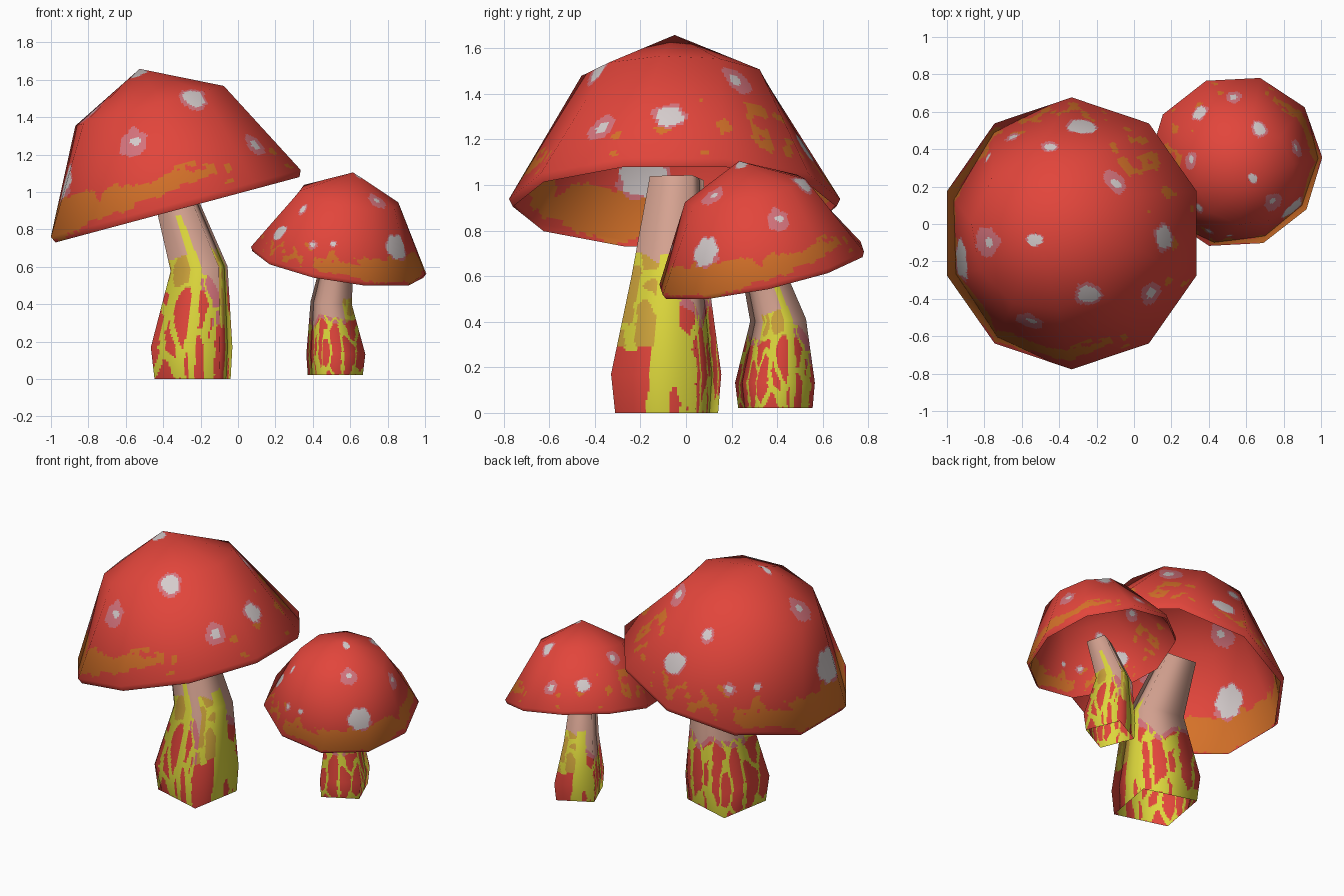
import bpy, math
from mathutils import Vector, Matrix, noise

if "Cube" in bpy.data.objects:
    bpy.data.objects.remove(bpy.data.objects["Cube"])

# Materials (linear colours)
PALETTE = [("cap_red", (0.76, 0.060, 0.044)), ("orange", (0.66, 0.165, 0.022)),
           ("spot_white", (0.66, 0.60, 0.60)), ("spot_pink", (0.66, 0.17, 0.20)),
           ("stem_beige", (0.66, 0.36, 0.28)), ("vein_yellow", (0.72, 0.68, 0.045)),
           ("stem_gold", (0.62, 0.37, 0.045))]
RED, ORANGE, WHITE, PINK, BEIGE, YELLOW, GOLD = range(7)
MATS = []
for mname, rgb in PALETTE:
    m = bpy.data.materials.new(mname)
    m.diffuse_color = (*rgb, 1)
    m.use_nodes = True
    m.node_tree.nodes["Principled BSDF"].inputs["Base Color"].default_value = m.diffuse_color
    MATS.append(m)


def ring_points(centre, axis, radius, phase, sides, odd):
    rot = Vector((0, 0, 1)).rotation_difference(axis)
    out = []
    for j in range(sides):
        a = math.radians(phase) + 2 * math.pi * j / sides
        r = radius * (odd if j % 2 else 1)
        out.append(centre + rot @ Vector((r * math.cos(a), r * math.sin(a), 0)))
    return out


# Open low-poly shell through rings (bottom to top), finely cut for painting,
# with smooth normals blended from the coarse corners
def shell(name, rings, sides, around, rows, paint, odd=1.0):
    pts = [ring_points(*r, sides, odd) for r in rings]
    nrm = []
    for i, (c, axis, rad, ph) in enumerate(rings):
        line = []
        for j in range(sides):
            if rad < 0.01:
                line.append(axis)
                continue
            side = pts[i][(j + 1) % sides] - pts[i][j - 1]
            up = Vector((0, 0, 0))
            if i > 0:
                up += (pts[i][j] - pts[i - 1][j]).normalized()
            if i < len(rings) - 1:
                up += (pts[i + 1][j] - pts[i][j]).normalized()
            line.append(side.cross(up).normalized())
        nrm.append(line)

    def blend(g, i, s, j, t):
        k = (j + 1) % sides
        return g[i][j].lerp(g[i][k], t).lerp(g[i + 1][j].lerp(g[i + 1][k], t), s)

    levels = [(i, r / n) for i, n in enumerate(rows) for r in range(n)] + [(len(rows) - 1, 1.0)]
    cols = [(j, a / around) for j in range(sides) for a in range(around)]
    verts = [blend(pts, i, s, j, t) for i, s in levels for j, t in cols]
    norms = [blend(nrm, i, s, j, t).normalized() for i, s in levels for j, t in cols]
    n = len(cols)
    faces = [(v * n + u, v * n + (u + 1) % n, (v + 1) * n + (u + 1) % n, (v + 1) * n + u)
             for v in range(len(levels) - 1) for u in range(n)]
    me = bpy.data.meshes.new(name)
    me.from_pydata(verts, [], faces)
    for m in MATS:
        me.materials.append(m)
    centres = [p.center.copy() for p in me.polygons]
    rule = paint(centres)
    for p, c in zip(me.polygons, centres):
        p.material_index = rule(c)
        p.use_smooth = True
    me.normals_split_custom_set_from_vertices(norms)
    ob = bpy.data.objects.new(name, me)
    bpy.context.collection.objects.link(ob)
    return ob


# Cap: lip, rim, shoulder ring and apex along a tilted axis
CAP_C, CAP_N = Vector((-0.325, -0.05, 0.91)), Vector((-0.259, 0, 0.966)).normalized()
PROFILE = [(0.71, -0.005, 0), (0.727, 0.03, 0), (0.415, 0.57, 10), (0.002, 0.774, 10)]
# Spots seen from above: x, y, white radius, pink radius
SPOTS = [(-0.27, 0.52, 0.07, 0.08), (-0.45, 0.41, 0.032, 0.05), (-0.65, 0.47, 0.02, 0.04),
         (-0.10, 0.22, 0.03, 0.072), (-0.53, -0.08, 0.038, 0.044), (-0.77, -0.10, 0.026, 0.085),
         (-0.922, -0.20, 0.10, 0.11), (-0.24, -0.38, 0.058, 0.08), (-0.55, -0.515, 0.026, 0.08),
         (0.16, -0.07, 0.058, 0.075), (0.09, -0.37, 0.03, 0.066), (-0.78, 0.36, 0.02, 0.03)]


def orange_here(p, h, phi):
    w = 0.05 * noise.noise(p * 8) + 0.035 * noise.noise(p * 25)
    if 125 < phi < 290:
        front = max(0, (phi - 215) / 60)
        back = max(0, (175 - phi) / 50)
        return (0.025 + 0.09 * front + 0.035 * back < h + w * 0.6
                and h + w * (1 + back) < 0.21 - 0.02 * front - 0.08 * back)
    v = noise.noise(p * 14 + Vector((2, 5, 1)))
    if 15 < phi < 75:
        return 0.10 < h < 0.36 and v > 0.22
    return 0.05 < h < 0.24 and v > (0.24 if 75 <= phi <= 125 else 0.38)


def paint_cap(centres):
    placed = []
    for x, y, rw, rp in SPOTS:
        hit = min(centres, key=lambda p: (p.x - x) ** 2 + (p.y - y) ** 2)
        placed.append((hit, hit + Vector((-0.35, 0.1, -0.3)) * (rp - rw) * 0.6, rw, rp))

    def rule(p):
        wob = 1 + 0.3 * noise.noise(p * 18)
        for a, b, rw, rp in placed:
            if (p - a).length < rw * wob:
                return WHITE
            if (p - b).length < rp * wob:
                return PINK
        h = (p - CAP_C).dot(CAP_N)
        phi = math.degrees(math.atan2(p.y - CAP_C.y, p.x - CAP_C.x)) % 360
        return ORANGE if orange_here(p, h, phi) else RED
    return rule


cap = shell("large_cap", [(CAP_C + CAP_N * h, CAP_N, r, 18 + tw) for r, h, tw in PROFILE],
            10, 24, (2, 52, 28), paint_cap)

# Stem: bent four-sided tube, red with yellow veins below, gold then beige above
STEM = [(Vector(c), Vector(ax).normalized(), r, 32) for c, ax, r in [
    ((-0.243, -0.085, 0.0), (0, 0, 1), 0.240), ((-0.248, -0.087, 0.17), (0, 0, 1), 0.257),
    ((-0.208, -0.07, 0.59), (-0.08, 0, 1), 0.180), ((-0.355, -0.04, 1.03), (-0.13, 0, 1), 0.126)]]
# Yellow streaks: direction, half width, bottom, top
STREAKS = [(-6, 17, 0.0, 0.68), (-98, 10, 0.5, 0.86), (-92, 7, 0.0, 0.5)]


def stem_middle(z):
    for (a, *_), (b, *_) in zip(STEM, STEM[1:]):
        if z <= b.z:
            return a.lerp(b, (z - a.z) / (b.z - a.z))
    return STEM[-1][0]


def paint_stem(centres):
    def rule(p):
        c = stem_middle(p.z)
        phi = math.degrees(math.atan2(p.y - c.y, p.x - c.x))
        w = noise.noise(Vector((p.x * 7, p.y * 7, p.z * 4)))
        jig = noise.noise_vector(p * 12) * 0.15
        d = noise.voronoi(Vector((p.x * 9, p.y * 9, p.z * 2.7 + 3)) + jig)[0]
        gap = d[1] - d[0]
        for ang, half, z0, z1 in STREAKS:
            off = abs((phi - ang + 180) % 360 - 180)
            if off < half * (1 + 0.9 * w) * (1 if p.z < 0.5 else 0.8) and z0 <= p.z < z1 + 0.08 * w:
                return YELLOW
        if p.z < (0.30 if -65 < phi < -15 else 0.44) + 0.09 * w:
            plain = -62 < phi < -30 and p.z < 0.27
            return YELLOW if gap < 0.15 and not plain else RED
        # gold covers the front left and the right side
        golden = -175 < phi < -85 or -58 < phi < 12
        if golden and p.z < 0.62 + 0.12 * w:
            return YELLOW if gap < 0.09 else GOLD
        if not golden and p.z < 0.48 + 0.1 * w:
            return YELLOW if gap < 0.06 else PINK
        return BEIGE
    return rule


stem = shell("large_stem", STEM, 4, 34, (18, 46, 46), paint_stem, odd=1.11)

# Small mushroom: turned and scaled copy of the large one
SCALE = 0.653
turn = Matrix.Rotation(math.radians(128), 4, 'Z') @ Matrix.Scale(SCALE, 4)
shift = Vector((0.535, 0.336, CAP_C.z * SCALE + 0.022)) - turn @ CAP_C
for source, label in ((cap, "small_cap"), (stem, "small_stem")):
    twin = source.copy()
    twin.name = label
    twin.matrix_world = Matrix.Translation(shift) @ turn
    bpy.context.collection.objects.link(twin)
